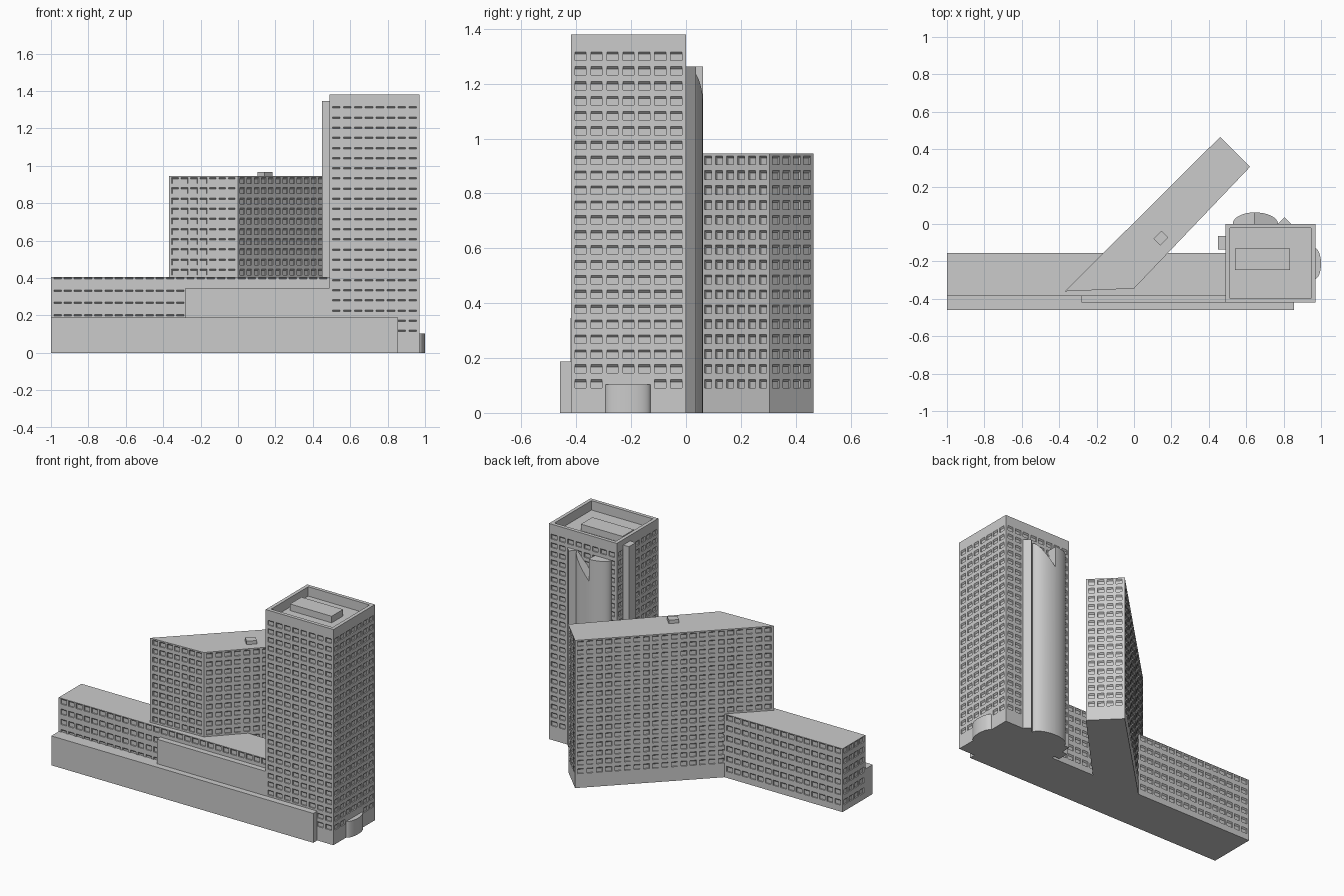
import bpy, bmesh, math
from mathutils import Vector

if "Cube" in bpy.data.objects:
    bpy.data.objects.remove(bpy.data.objects["Cube"])

REVEAL = 0.008   # window recess depth


def finish(name, bm, smooth=False):
    bmesh.ops.remove_doubles(bm, verts=bm.verts, dist=1e-5)
    me = bpy.data.meshes.new(name)
    bm.to_mesh(me)
    bm.free()
    ob = bpy.data.objects.new(name, me)
    bpy.context.collection.objects.link(ob)
    if smooth:
        bpy.context.view_layer.objects.active = ob
        ob.select_set(True)
        bpy.ops.object.shade_smooth_by_angle(angle=math.radians(35))
        ob.select_set(False)
    return ob


def prism(name, pts, top, z0=0.0, smooth=False):
    """Upright prism over a counter-clockwise outline; top is a height or f(x, y)."""
    f = top if callable(top) else (lambda x, y: top)
    bm = bmesh.new()
    lo = [bm.verts.new((x, y, z0)) for x, y in pts]
    hi = [bm.verts.new((x, y, f(x, y))) for x, y in pts]
    n = len(pts)
    for i in range(n):
        j = (i + 1) % n
        bm.faces.new((lo[i], lo[j], hi[j], hi[i]))
    bm.faces.new(hi)
    bm.faces.new(lo[::-1])
    return finish(name, bm, smooth)


def rect(x0, x1, y0, y1):
    return [(x0, y0), (x1, y0), (x1, y1), (x0, y1)]


def arc(cx, cy, rx, ry, a0, a1, n=16):
    out = []
    for i in range(n + 1):
        a = math.radians(a0 + (a1 - a0) * i / n)
        out.append((cx + rx * math.cos(a), cy + ry * math.sin(a)))
    return out


def cuts(start, size, pitch, n, end):
    """Grid coordinates: odd-numbered cells are the windows."""
    c = [0.0]
    for i in range(n):
        c += [start + i * pitch, start + i * pitch + size]
    return c + [end]


def windowed_block(name, pts, height, cols, rows, top_edge, pitch, size,
                   skip=lambda side, c, r: False, rim=0.0, sink=0.0):
    """Block with recessed windows on every side; rim/sink make a sunken roof."""
    bm = bmesh.new()
    windows = []
    w, h = size
    vs = cuts(top_edge - h - (rows - 1) * pitch, h, pitch, rows, height)
    for s, (x, y) in enumerate(pts):
        a = Vector((x, y, 0))
        b = Vector((*pts[(s + 1) % len(pts)], 0))
        length, d = (b - a).length, (b - a).normalized()
        n = cols[s]
        step = (length - 0.03 - w) / (n - 1)
        us = cuts(0.015, w, step, n, length)
        grid = [[bm.verts.new(a + d * u + Vector((0, 0, v))) for u in us] for v in vs]
        for r in range(len(vs) - 1):
            for c in range(len(us) - 1):
                f = bm.faces.new((grid[r][c], grid[r][c + 1],
                                  grid[r + 1][c + 1], grid[r + 1][c]))
                if r % 2 and c % 2 and not skip(s, c // 2, r // 2):
                    windows.append(f)
    # push the panes in and slope the lintel down
    bm.normal_update()
    for f in bmesh.ops.extrude_discrete_faces(bm, faces=windows)["faces"]:
        shift = f.normal * -REVEAL
        zmid = f.calc_center_median().z
        for v in f.verts:
            v.co += shift
            if v.co.z > zmid:
                v.co.z -= 0.008
    # base and roof
    bm.faces.new([bm.verts.new((x, y, 0)) for x, y in reversed(pts)])
    roof = bm.faces.new([bm.verts.new((x, y, height)) for x, y in pts])
    if rim:
        bm.normal_update()
        bmesh.ops.inset_individual(bm, faces=[roof], thickness=rim)
        floor = bmesh.ops.extrude_discrete_faces(bm, faces=[roof])["faces"][0]
        for v in floor.verts:
            v.co.z -= sink
    return finish(name, bm)


# tower with sunken roof; no windows where the side entrance bay stands
windowed_block("tower", rect(0.49, 0.97, -0.42, 0.0), 1.38, (8, 7, 8, 7), 23,
               1.316, 0.0543, (0.041, 0.031),
               skip=lambda s, c, r: s == 1 and r == 0 and 2 <= c <= 4,
               rim=0.032, sink=0.06)
prism("roof_plant_room", rect(0.54, 0.835, -0.245, -0.13), 1.362, 1.31)

# diagonal slab block
windowed_block("diagonal_slab", [(-0.37, -0.36), (0.0, -0.345), (0.62, 0.305), (0.46, 0.465)],
               0.945, (7, 16, 4, 21), 16, 0.937, 0.0543, (0.036, 0.032))
c, a, b = (0.144, -0.075), 0.030, 0.026
k = math.sqrt(0.5)
prism("slab_roof_hatch", [(c[0] + k * (u * a - v * b), c[1] + k * (u * a + v * b))
                          for u, v in ((-1, -1), (1, -1), (1, 1), (-1, 1))], 0.967, 0.94)

# low wing and the plain podium steps in front
windowed_block("low_wing", rect(-1.0, 0.492, -0.385, -0.155), 0.405, (27, 4, 27, 4), 6,
               0.402, 0.0655, (0.040, 0.034))
prism("podium_front", rect(-1.0, 0.855, -0.46, -0.38), 0.188)
prism("podium_upper", rect(-0.28, 0.495, -0.421, -0.38), 0.345)

# shafts attached to the tower
prism("side_shaft", rect(0.45, 0.495, -0.135, -0.065), 1.345)
prism("rear_fin", [(0.765, -0.005), (0.845, -0.005), (0.805, 0.036)], 1.262)
prism("rear_bay_flat", [(0.645, -0.005)] + arc(0.645, 0, 0.117, 0.062, 90, 180), 1.262,
      smooth=True)
prism("rear_bay_sloped", [(0.645, -0.005)] + arc(0.645, 0, 0.125, 0.062, 0, 90),
      lambda x, y: 1.262 - 0.14 * (0.77 - x) / 0.125, smooth=True)
prism("entrance_bay", arc(0.965, -0.212, 0.035, 0.083, -90, 90, 24), 0.103, smooth=True)
